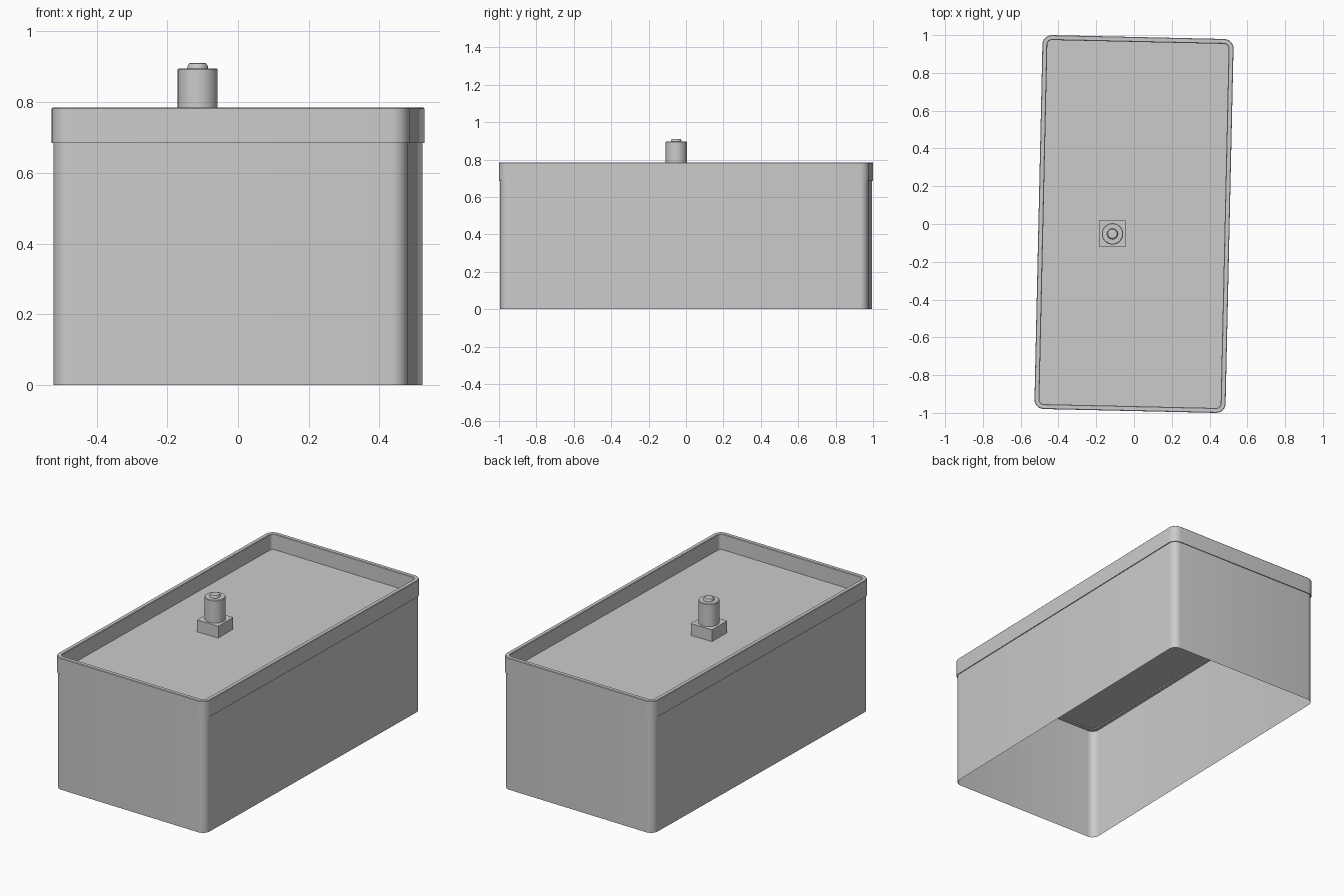
import bpy, bmesh
from math import sin, cos, pi, radians

cube = bpy.data.objects.get("Cube")
if cube:
    bpy.data.objects.remove(cube)

WIDTH, LENGTH, CORNER = 1.012, 1.98, 0.05
TURN = radians(-1.28)          # the whole box sits slightly turned
POST = (-0.114, -0.052)

grey = bpy.data.materials.new("light grey")
grey.use_nodes = True
grey.diffuse_color = (0.6, 0.6, 0.6, 1)
grey.node_tree.nodes["Principled BSDF"].inputs["Base Color"].default_value = (0.6, 0.6, 0.6, 1)


def rounded_outline(inset, steps=6):
    """Points of the rounded rectangle, moved inward by inset."""
    r = max(CORNER - inset, 0.012)
    hx, hy = WIDTH / 2 - inset - r, LENGTH / 2 - inset - r
    points = []
    for k, (sx, sy) in enumerate([(1, 1), (-1, 1), (-1, -1), (1, -1)]):
        for i in range(steps + 1):
            a = pi / 2 * (k + i / steps)
            points.append((sx * hx + r * cos(a), sy * hy + r * sin(a)))
    return points


def circle(radius, sides=32):
    return [(radius * cos(2 * pi * i / sides), radius * sin(2 * pi * i / sides))
            for i in range(sides)]


def loft(name, rings, closed=False, cap=False):
    """Join (outline, height) rings with quads."""
    bm = bmesh.new()
    loops = [[bm.verts.new((x, y, z)) for x, y in pts] for pts, z in rings]
    pairs = list(zip(loops, loops[1:]))
    if closed:
        pairs.append((loops[-1], loops[0]))
    for low, high in pairs:
        for i in range(len(low)):
            j = (i + 1) % len(low)
            bm.faces.new((low[i], low[j], high[j], high[i]))
    if cap:
        bm.faces.new(loops[-1])
    return finish(name, bm)


def finish(name, bm):
    mesh = bpy.data.meshes.new(name)
    bm.to_mesh(mesh)
    bm.free()
    mesh.materials.append(grey)
    obj = bpy.data.objects.new(name, mesh)
    bpy.context.collection.objects.link(obj)
    bpy.ops.object.select_all(action='DESELECT')
    obj.select_set(True)
    bpy.context.view_layer.objects.active = obj
    bpy.ops.object.shade_smooth_by_angle(angle=radians(30))
    return obj


# Thin walls, open underneath
walls = loft("walls", [(rounded_outline(0.005), z) for z in (0, 0.685)])

# Raised rim with softened top edges
rim_profile = [(0, 0.685), (0, 0.782), (0.003, 0.785),
               (0.023, 0.785), (0.026, 0.782), (0.026, 0.685)]
rim = loft("rim", [(rounded_outline(d), z) for d, z in rim_profile], closed=True)

# Recessed top panel
panel = loft("top_panel", [(rounded_outline(0.026), 0.692)], cap=True)

for part in (walls, rim, panel):
    part.rotation_euler.z = TURN

# Square block on the panel
bm = bmesh.new()
bmesh.ops.create_cube(bm, size=1)
bmesh.ops.scale(bm, vec=(0.14, 0.14, 0.07), verts=bm.verts)
block = finish("block", bm)
block.location = (*POST, 0.727)

# Round post with a small domed button on top
post_profile = [(0.0565, 0.76), (0.0565, 0.893), (0.0535, 0.896), (0.029, 0.896)]
post = loft("post", [(circle(r), z) for r, z in post_profile], cap=True)
button_profile = [(0.029, 0.896), (0.029, 0.901), (0.024, 0.91), (0.015, 0.911)]
button = loft("button", [(circle(r), z) for r, z in button_profile], cap=True)
for part in (post, button):
    part.location = (*POST, 0)
